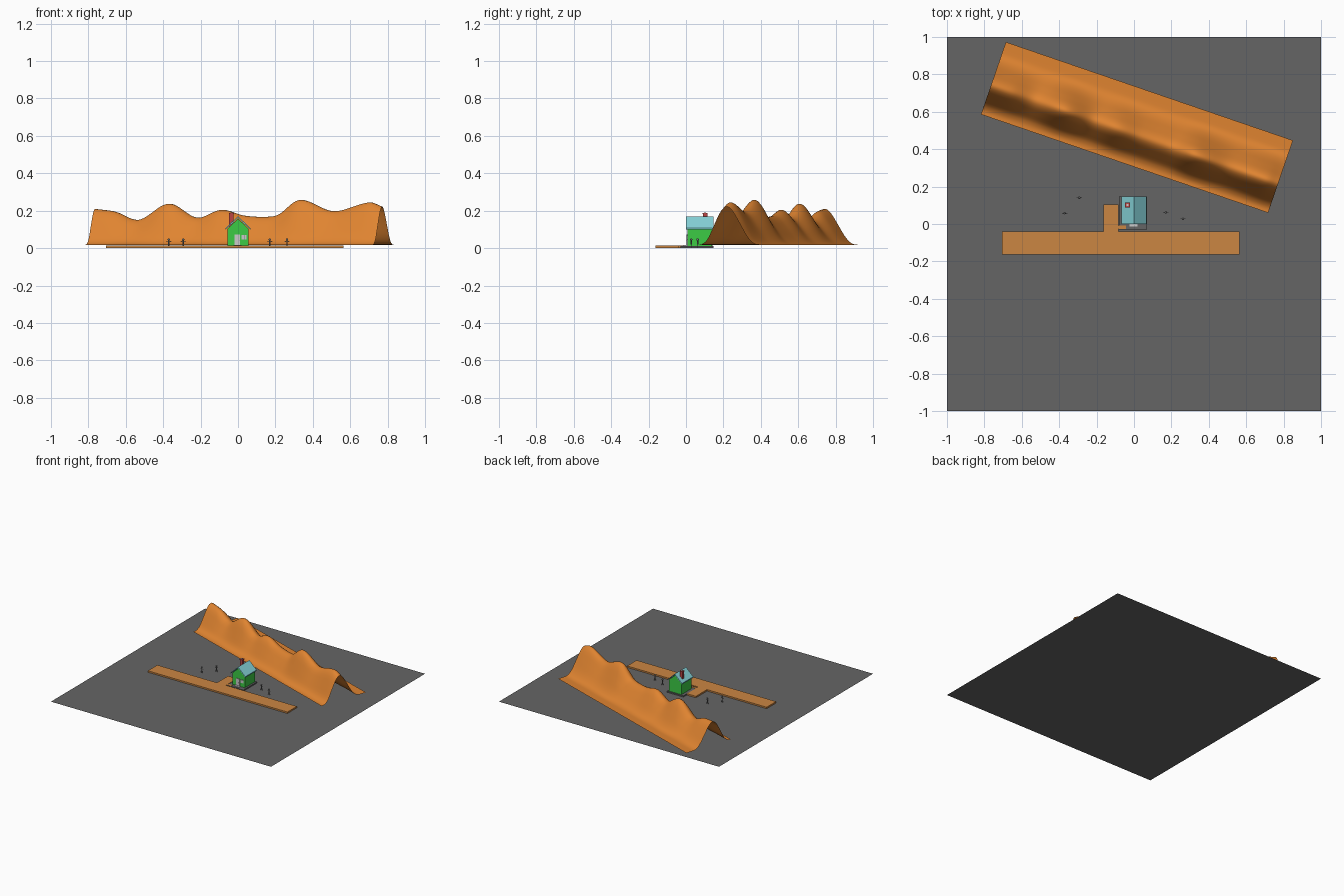
import bpy, bmesh, math
from mathutils import Vector

if "Cube" in bpy.data.objects:
    bpy.data.objects.remove(bpy.data.objects["Cube"])


def material(name, rgb):
    m = bpy.data.materials.new(name)
    m.diffuse_color = (*rgb, 1)
    m.use_nodes = True
    m.node_tree.nodes["Principled BSDF"].inputs["Base Color"].default_value = m.diffuse_color
    return m


ASPHALT = material("ground_grey", (0.13, 0.13, 0.13))
EARTH = material("earth_orange", (0.74, 0.23, 0.03))
TRACK = material("track_orange", (0.6, 0.24, 0.055))
GREEN = material("wall_green", (0.045, 0.6, 0.06))
TEAL = material("roof_teal", (0.24, 0.66, 0.7))
RED = material("chimney_red", (0.5, 0.06, 0.06))
PALE = material("trim_pale", (0.6, 0.6, 0.6))
DARK = material("figure_grey", (0.2, 0.2, 0.2))


def finish(name, bm, mat):
    me = bpy.data.meshes.new(name)
    bm.to_mesh(me)
    bm.free()
    ob = bpy.data.objects.new(name, me)
    bpy.context.collection.objects.link(ob)
    me.materials.append(mat)
    return ob


def prism(name, pts, offset, mat):
    """Extrude a planar outline along offset."""
    bm = bmesh.new()
    f = bm.faces.new([bm.verts.new(p) for p in pts])
    r = bmesh.ops.extrude_face_region(bm, geom=[f], use_keep_orig=True)
    bmesh.ops.translate(bm, vec=offset, verts=[v for v in r["geom"] if isinstance(v, bmesh.types.BMVert)])
    bmesh.ops.recalc_face_normals(bm, faces=bm.faces)
    return finish(name, bm, mat)


def box(name, x0, x1, y0, y1, z0, z1, mat):
    return prism(name, [(x0, y0, z0), (x1, y0, z0), (x1, y1, z0), (x0, y1, z0)], (0, 0, z1 - z0), mat)


# Ground sheet
bm = bmesh.new()
bmesh.ops.create_grid(bm, x_segments=1, y_segments=1, size=1)
finish("ground", bm, ASPHALT)

# Road with driveway and short footpath
outline = [(-.705, -.163), (.563, -.163), (.563, -.04), (-.082, -.04), (-.082, -.028),
           (-.042, -.028), (-.042, -.008), (-.082, -.008), (-.082, .105), (-.163, .105), (-.163, -.04), (-.705, -.04)]
prism("road", [(x, y, 0.001) for x, y in outline], (0, 0, .012), TRACK)

# Mountain ridge: bell section swept along a varying crest
CREST = [(0, .21), (.07, .195), (.153, .152), (.257, .238), (.355, .163), (.44, .205), (.52, .174),
         (.6, .168), (.64, .18), (.713, .258), (.83, .198), (.955, .245), (1, .222)]
SECTION = [(0, 0), (.06, .01), (.14, .14), (.23, .5), (.32, .86), (.4, 1), (.48, .9),
           (.58, .58), (.68, .24), (.76, .06), (.84, 0), (1, 0)]
BASE = .018


def curve_at(pts, u):
    """Smooth cubic interpolation through points."""
    n = len(pts)
    i = max(k for k in range(n - 1) if pts[k][0] <= u)

    def slope(k):
        a, b = pts[max(k - 1, 0)], pts[min(k + 1, n - 1)]
        return (b[1] - a[1]) / (b[0] - a[0])
    (x0, y0), (x1, y1) = pts[i], pts[i + 1]
    d = x1 - x0
    t = (u - x0) / d
    return ((2*t**3 - 3*t*t + 1) * y0 + (t**3 - 2*t*t + t) * d * slope(i)
            + (3*t*t - 2*t**3) * y1 + (t**3 - t*t) * d * slope(i + 1))


origin, along, across = Vector((-.818, .586, BASE)), Vector((1.535, -.526, 0)), Vector((.133, .387, 0))
NS, NT = 110, 36
bm = bmesh.new()
rows = []
for i in range(NS + 1):
    s = i / NS
    h = curve_at(CREST, s) - BASE
    rows.append([bm.verts.new(origin + along * s + across * (j / NT)
                              + Vector((0, 0, h * max(0, curve_at(SECTION, j / NT))))) for j in range(NT + 1)])
for a, b in zip(rows, rows[1:]):
    for j in range(NT):
        bm.faces.new((a[j], b[j], b[j + 1], a[j + 1])).smooth = True
finish("mountain_ridge", bm, EARTH)

# House: slab, gabled walls, roof
box("house_slab", -.08, .07, -.03, .148, .001, .011, ASPHALT)
prism("house_walls", [(-.056, .008, .011), (.056, .008, .011), (.056, .008, .105), (0, .008, .157), (-.056, .008, .105)],
      (0, .132, 0), GREEN)
prism("roof", [(-.066, 0, .1), (0, 0, .161), (.066, 0, .1), (.066, 0, .108), (0, 0, .17), (-.066, 0, .108)],
      (0, .147, 0), TEAL)

# Chimney with rim and flue
box("chimney", -.047, -.024, .09, .114, .1, .186, RED)
box("chimney_rim", -.049, -.022, .088, .116, .182, .188, RED)
box("chimney_flue", -.041, -.03, .096, .108, .186, .19, PALE)

# Door and window on the front
box("door", -.02, .012, .003, .009, .011, .072, PALE)
box("door_knob", .005, .009, .0, .004, .038, .042, DARK)
box("front_step", -.024, .018, -.014, .008, .011, .016, PALE)
box("front_window", .02, .046, .004, .009, .045, .07, PALE)
box("window_bar", .032, .034, .003, .006, .045, .07, DARK)


# Small standing figures
def limb(bm, a, b, r):
    a, b = Vector(a), Vector(b)
    d = b - a
    mat = d.to_track_quat('Z', 'Y').to_matrix().to_4x4()
    mat.translation = (a + b) / 2
    bmesh.ops.create_cone(bm, cap_ends=True, segments=8, radius1=r, radius2=r, depth=d.length, matrix=mat)


def figure(name, x, y):
    bm = bmesh.new()
    limb(bm, (0, 0, .02), (0, 0, .04), .0035)
    for sx in (-1, 1):
        limb(bm, (0, 0, .021), (sx * .007, 0, .001), .0018)
        limb(bm, (0, 0, .038), (sx * .014, 0, .033), .0015)
    r = bmesh.ops.create_uvsphere(bm, u_segments=12, v_segments=8, radius=.0065)
    bmesh.ops.translate(bm, vec=(0, 0, .046), verts=r["verts"])
    finish(name, bm, DARK).location = (x, y, 0)


for k, (x, y) in enumerate([(-.37, .058), (-.293, .14), (.17, .062), (.262, .028)]):
    figure(f"figure_{k + 1}", x, y)
